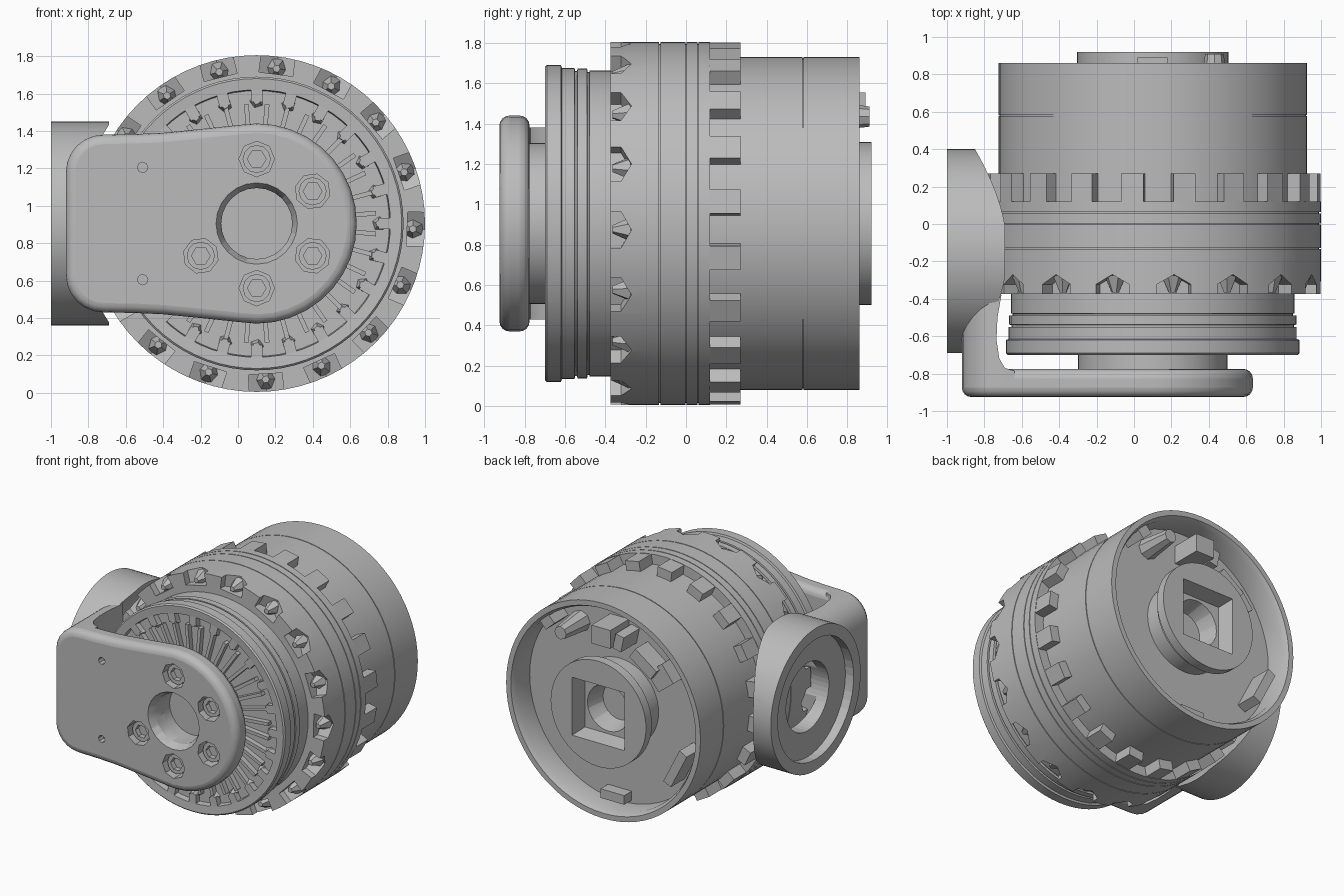
import bpy, bmesh, math
from mathutils import Matrix

cube = bpy.data.objects.get("Cube")
if cube:
    bpy.data.objects.remove(cube)

GREY = (0.5, 0.5, 0.5, 1)
mat = bpy.data.materials.new("machined_grey")
mat.use_nodes = True
mat.diffuse_color = GREY
mat.node_tree.nodes["Principled BSDF"].inputs["Base Color"].default_value = GREY

CX, CZ = 0.1, 0.905          # main axis runs along y through here
AXIS = Matrix.Translation((CX, 0, CZ))
TO_Y = Matrix.Rotation(math.pi / 2, 4, 'X')
TO_X = Matrix.Rotation(math.pi / 2, 4, 'Y')


def polar(deg, r, y):
    """Frame on the main axis: local x points outward at the given angle."""
    return AXIS @ Matrix.Rotation(-math.radians(deg), 4, 'Y') @ Matrix.Translation((r, y, 0))


def finish(name, bm, smooth=True):
    bmesh.ops.recalc_face_normals(bm, faces=bm.faces)
    me = bpy.data.meshes.new(name)
    bm.to_mesh(me)
    bm.free()
    me.materials.append(mat)
    ob = bpy.data.objects.new(name, me)
    bpy.context.collection.objects.link(ob)
    if smooth:
        shade(ob)
    return ob


def shade(ob):
    bpy.ops.object.select_all(action='DESELECT')
    ob.select_set(True)
    bpy.context.view_layer.objects.active = ob
    bpy.ops.object.shade_smooth_by_angle(angle=math.radians(30))


def apply_mods(ob):
    deps = bpy.context.evaluated_depsgraph_get()
    me = bpy.data.meshes.new_from_object(ob.evaluated_get(deps))
    ob.modifiers.clear()
    ob.data = me
    shade(ob)


def boolean(ob, other, operation):
    other.hide_render = True
    mod = ob.modifiers.new("cut", 'BOOLEAN')
    mod.operation, mod.solver, mod.object = operation, 'EXACT', other
    apply_mods(ob)
    bpy.data.objects.remove(other)


def cut(ob, bm):
    boolean(ob, finish("cutter", bm, False), 'DIFFERENCE')


def lathe(name, profile, steps=72):
    bm = bmesh.new()
    vs = [bm.verts.new((CX + r, y, CZ)) for r, y in profile]
    es = [bm.edges.new(p) for p in zip(vs, vs[1:])]
    bmesh.ops.spin(bm, geom=vs + es, cent=(CX, 0, CZ), axis=(0, 1, 0),
                   angle=math.tau, steps=steps, use_merge=True)
    bmesh.ops.remove_doubles(bm, verts=bm.verts, dist=1e-5)
    return finish(name, bm)


def box(bm, size, m):
    bmesh.ops.create_cube(bm, size=1, matrix=m @ Matrix.Diagonal((*size, 1)))


def cyl(bm, r, depth, m, seg=32, r2=None):
    bmesh.ops.create_cone(bm, cap_ends=True, segments=seg, radius1=r,
                          radius2=r if r2 is None else r2, depth=depth, matrix=m)


def cyl_bm(*args):
    bm = bmesh.new()
    cyl(bm, *args)
    return bm


def prism(name, pts, vec):
    bm = bmesh.new()
    f = bm.faces.new([bm.verts.new(p) for p in pts])
    new = bmesh.ops.extrude_face_region(bm, geom=[f])["geom"]
    bmesh.ops.translate(bm, vec=vec, verts=[v for v in new if isinstance(v, bmesh.types.BMVert)])
    return finish(name, bm)


def grooved(r, y0, y1, grooves, depth=0.01, w=0.003):
    """Outer wall profile with narrow grooves at the given stations."""
    pts = [(r, y0)]
    for g in grooves:
        pts += [(r, g - w), (r - depth, g - w), (r - depth, g + w), (r, g + w)]
    return pts + [(r, y1)]


# Main ring with grooves and a scalloped front edge
main = lathe("main_ring", [(0, -0.375)] + grooved(0.9, -0.375, 0.12, [-0.13, 0, 0.06]) + [(0, 0.12)])
SCALLOPS = [i * 360 / 17 - 2 for i in range(17)]
bm = bmesh.new()
for a in SCALLOPS:
    cyl(bm, 0.105, 0.2, polar(a, 0.905, -0.375) @ TO_X, 6)
cut(main, bm)

# Pointed studs in the scallops, square teeth on the rear edge
bm = bmesh.new()
for a in SCALLOPS:
    cyl(bm, 0.06, 0.09, polar(a, 0.835, -0.32) @ TO_Y, 6, 0.02)
finish("scallop_studs", bm, False)
bm = bmesh.new()
for i in range(20):
    box(bm, (0.12, 0.16, 0.12), polar(i * 18 + 7, 0.836, 0.19))
finish("rear_teeth", bm, False)

# Rear housing with deep recess
lathe("rear_housing", [(0, 0.1)] + grooved(0.825, 0.1, 0.86, [0.58], 0.006)
      + [(0.785, 0.86), (0.765, 0.82), (0.765, 0.66), (0, 0.66)])

# Rear hub with square socket narrowing to a round bore
hub = lathe("rear_hub", [(0, 0.6), (0.33, 0.6), (0.33, 0.78), (0.36, 0.8), (0.36, 0.83),
                         (0.405, 0.85), (0.405, 0.92), (0, 0.92)], 48)
socket = AXIS @ Matrix.Translation((0, 0.87, 0)) @ TO_Y.inverted() @ Matrix.Rotation(math.radians(45), 4, 'Z')
cut(hub, cyl_bm(0.28, 0.14, socket, 4, 0.32))
cut(hub, cyl_bm(0.14, 0.2, polar(0, 0, 0.75) @ TO_Y.inverted(), 24, 0.19))

# Fittings inside the rear recess: (x, z) offset, size
bm = bmesh.new()
for dx, dz, size in [(0, 0.58, (0.16, 0.24, 0.14)), (-0.12, 0.55, (0.07, 0.2, 0.12)),
                     (-0.3, 0.42, (0.22, 0.16, 0.09)), (-0.42, 0.33, (0.16, 0.12, 0.16)),
                     (0, -0.7, (0.2, 0.1, 0.07)), (0.5, 0.54, (0.1, 0.18, 0.08))]:
    tilt = Matrix.Rotation(math.atan2(dx, dz), 4, 'Y')
    box(bm, size, AXIS @ Matrix.Translation((dx, 0.65 + size[1] / 2, dz)) @ tilt)
box(bm, (0.07, 0.18, 0.3), polar(207, 0.66, 0.74))
cyl(bm, 0.08, 0.26, AXIS @ Matrix.Translation((0.33, 0.78, 0.53)) @ TO_Y.inverted(), 8, 0.05)
finish("rear_fittings", bm, False)

# Front flange: stepped rings around a recessed face
lathe("front_flange", [(0, -0.65), (0.71, -0.65), (0.715, -0.695), (0.775, -0.7), (0.785, -0.69),
                       (0.785, -0.62), (0.77, -0.615), (0.77, -0.552), (0.755, -0.55),
                       (0.755, -0.54), (0.768, -0.538), (0.768, -0.49), (0.75, -0.488),
                       (0.75, -0.48), (0.758, -0.478), (0.758, -0.35), (0, -0.35)])
bm = bmesh.new()
for i in range(36):
    box(bm, (0.25, 0.05, 0.025), polar(i * 10 + 5, 0.515, -0.665))
finish("radial_ribs", bm, False)
bm = bmesh.new()
for i in range(24):
    m = polar(i * 15, 0.685, -0.67)
    box(bm, (0.07, 0.05, 0.06), m)
    cyl(bm, 0.04, 0.05, m @ Matrix.Translation((-0.03, 0, 0)) @ TO_Y, 5, 0.02)
finish("rim_lugs", bm, False)

# Front hub with bore
lathe("front_hub", [(0, -0.7), (0.19, -0.7), (0.19, -0.79), (0.4, -0.79), (0.4, -0.6), (0, -0.6)], 48)

# Bracket plate: round head blending into a wide tail
half = [(0.535 * math.cos(math.radians(a)), 0.535 * math.sin(math.radians(a))) for a in range(0, 101, 10)]
half += [(-0.3, 0.505), (-0.5, 0.485), (-0.65, 0.478)]
half += [(-0.82 + 0.2 * math.cos(math.radians(a)), 0.275 + 0.2 * math.sin(math.radians(a)))
         for a in range(90, 181, 15)]
outline = half + [(x, -z) for x, z in reversed(half[1:])]
plate = prism("bracket_plate", [(CX + x, -0.925, CZ + z) for x, z in outline], (0, 0.15, 0))
rounding = plate.modifiers.new("round", 'BEVEL')
rounding.width, rounding.segments = 0.05, 4
rounding.limit_method, rounding.angle_limit = 'ANGLE', math.radians(50)
apply_mods(plate)
BOLTS = [-90, -30, 30, 90, 210]
cut(plate, cyl_bm(0.19, 0.3, polar(0, 0, -0.85) @ TO_Y, 24))
cut(plate, cyl_bm(0.19, 0.06, polar(0, 0, -0.9) @ TO_Y, 24, 0.22))
bm = bmesh.new()
for a in BOLTS:
    cyl(bm, 0.095, 0.2, polar(a, 0.345, -0.93) @ TO_Y, 8)
for z in (-0.3, 0.3):
    cyl(bm, 0.028, 0.1, Matrix.Translation((-0.51, -0.92, CZ + z)) @ TO_Y, 8)
cut(plate, bm)

# Bolt heads with hexagonal sockets
bolts = bmesh.new()
sockets = bmesh.new()
for a in BOLTS:
    cyl(bolts, 0.075, 0.07, polar(a, 0.345, -0.855) @ TO_Y, 12)
    cyl(sockets, 0.05, 0.08, polar(a, 0.345, -0.89) @ TO_Y, 6)
cut(finish("bracket_bolts", bolts), sockets)

# Side arm: follows the plate outline back to the pivot, clear of the main ring
arm = prism("bracket_arm", [(x, y, 0.2) for x, y in
            [(-0.95, -0.87), (-0.64, -0.87), (-0.64, -0.785), (-0.69, -0.77), (-0.72, -0.72),
             (-0.735, -0.62), (-0.73, -0.5), (-0.7, -0.33), (-0.7, -0.1), (-0.95, -0.1)]], (0, 0, 1.4))
boolean(arm, prism("arm_envelope", [(CX + x, -1, CZ + z) for x, z in outline], (0, 1, 0)), 'INTERSECT')
cut(arm, cyl_bm(0.95, 1.2, polar(0, 0, 0.22) @ TO_Y, 96))

# Side pivot: saddle-backed cup with recess and bore
cup = prism("side_pivot", [(-1, -0.145 + 0.545 * math.cos(i * math.tau / 72),
                            CZ + 0.545 * math.sin(i * math.tau / 72)) for i in range(72)], (0.31, 0, 0))
cut(cup, cyl_bm(0.95, 2, polar(0, 0, 0.1) @ TO_Y, 96))
cut(cup, cyl_bm(0.46, 0.2, Matrix.Translation((-1.03, -0.145, CZ)) @ TO_X, 48))
for part in (cup, arm):
    cut(part, cyl_bm(0.26, 0.8, Matrix.Translation((-0.9, -0.145, CZ)) @ TO_X, 48))
